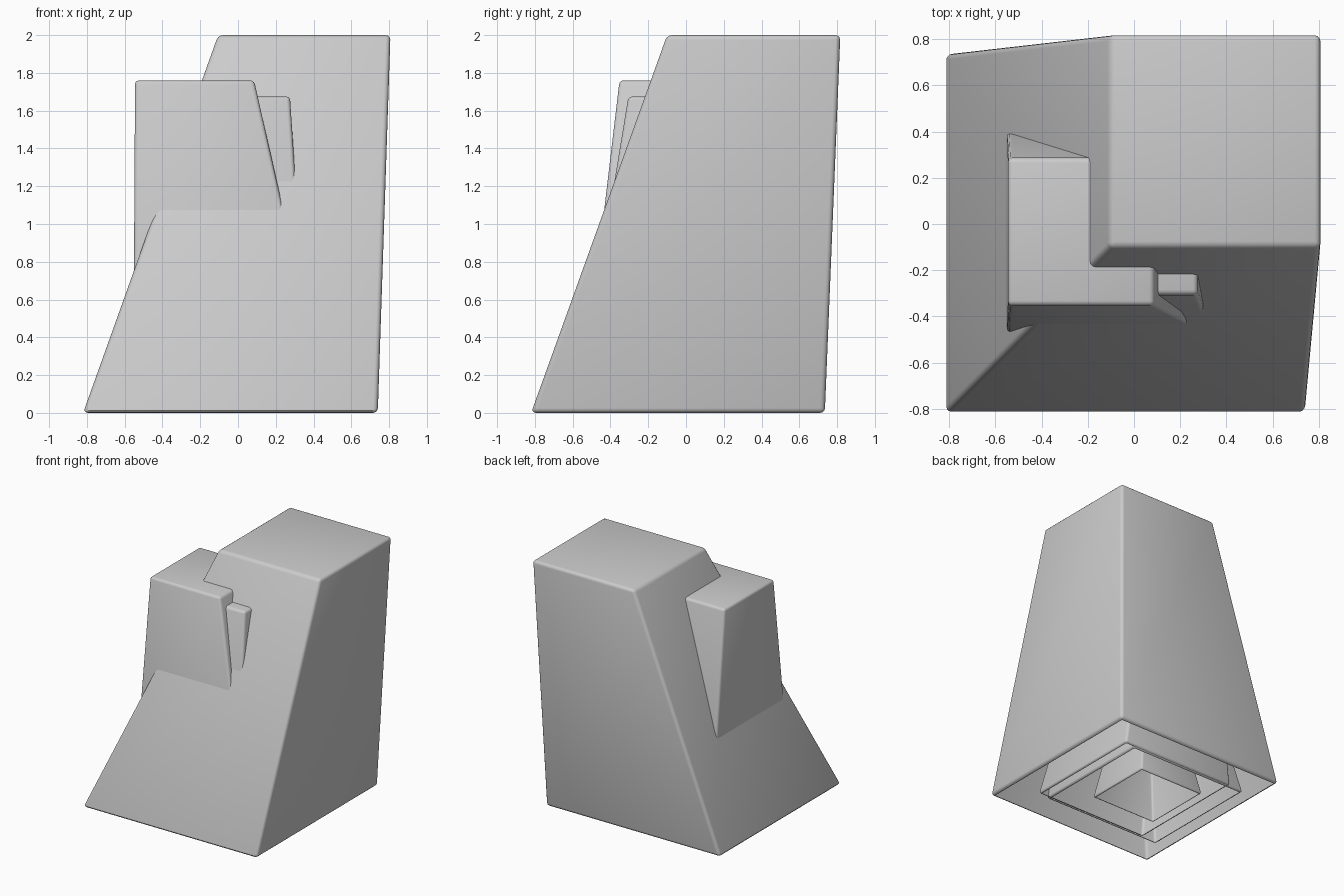
import bpy, bmesh

if "Cube" in bpy.data.objects:
    bpy.data.objects.remove(bpy.data.objects["Cube"])


def rock(name, base, top, height, bevel):
    """Open-bottomed leaning frustum with rounded edges.
    base / top are (x0, x1, y0, y1) rectangles."""
    bm = bmesh.new()
    rings = []
    for (x0, x1, y0, y1), z in ((base, 0), (top, height)):
        corners = ((x0, y0), (x1, y0), (x1, y1), (x0, y1))
        rings.append([bm.verts.new((x, y, z)) for x, y in corners])
    lo, hi = rings
    bm.faces.new(lo[::-1])
    bm.faces.new(hi)
    for i in range(4):
        j = (i + 1) % 4
        bm.faces.new((lo[i], lo[j], hi[j], hi[i]))
    bmesh.ops.bevel(bm, geom=bm.edges[:], offset=bevel, segments=3,
                    profile=0.5, affect='EDGES')
    # open the underside, leaving only the rounded lip
    bm.normal_update()
    floor = [f for f in bm.faces if f.normal.z < -0.99 and f.calc_area() > 0.05]
    bmesh.ops.delete(bm, geom=floor, context='FACES')
    mesh = bpy.data.meshes.new(name)
    bm.to_mesh(mesh)
    bm.free()
    obj = bpy.data.objects.new(name, mesh)
    bpy.context.collection.objects.link(obj)
    bpy.context.view_layer.objects.active = obj
    obj.select_set(True)
    bpy.ops.object.shade_smooth_by_angle(angle=0.6)
    obj.select_set(False)
    return obj


# large leaning block
rock("main_rock", (-0.82, 0.74, -0.82, 0.735), (-0.105, 0.807, -0.1, 0.817), 2.0, 0.025)
# shorter block breaking through the front left corner
rock("side_rock", (-0.555, 0.482, -0.56, 0.48), (-0.545, 0.085, -0.352, 0.285), 1.76, 0.02)
# narrow block peeking out on the front
rock("small_rock", (-0.70, 0.385, -0.58, 0.46), (-0.35, 0.275, -0.305, 0.15), 1.675, 0.02)
# inner core, seen only from below
rock("core_rock", (-0.475, 0.125, -0.34, 0.24), (-0.26, -0.09, -0.13, 0.03), 1.2, 0.015)
